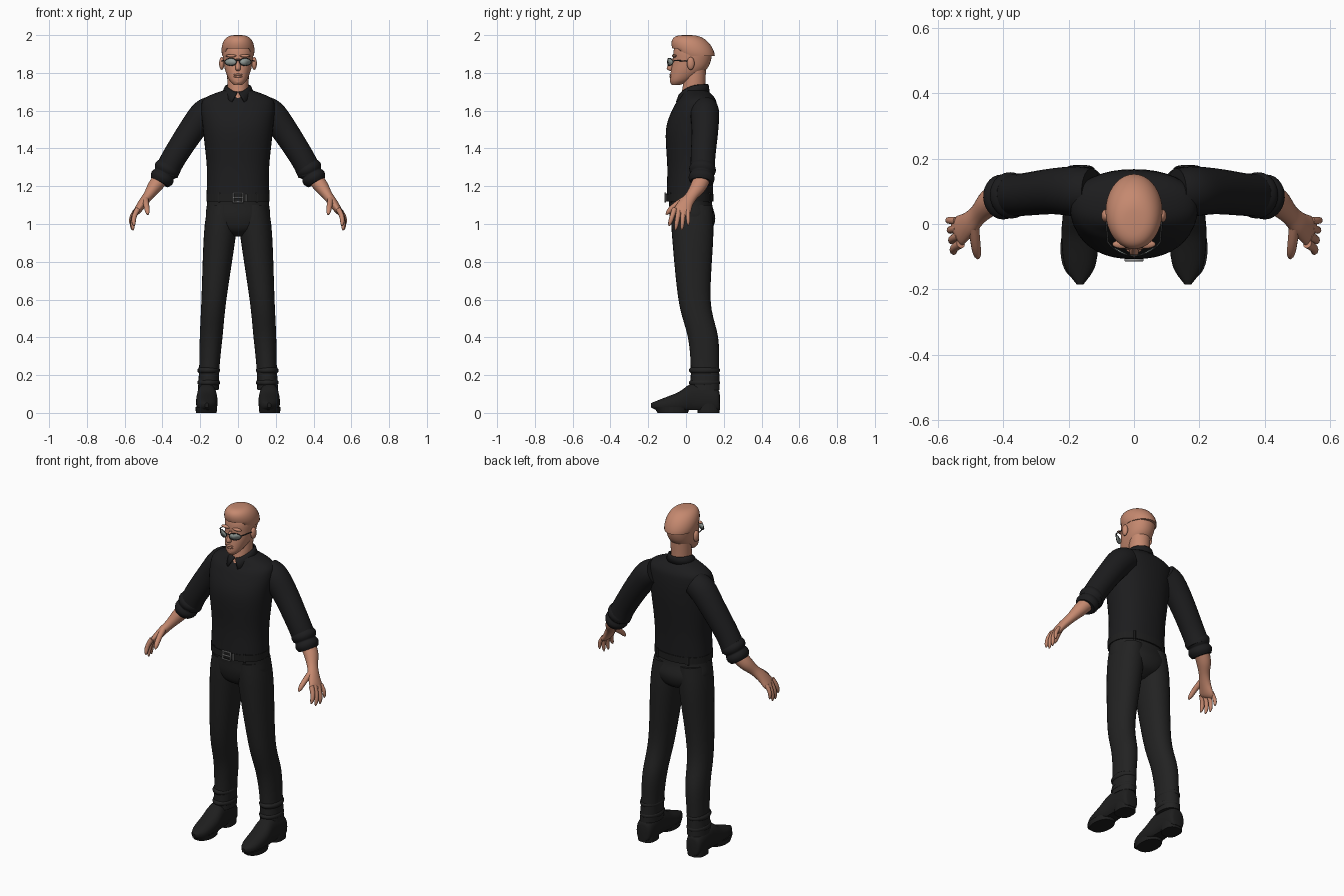
import bpy
import bmesh
from math import sin, cos, pi, radians, copysign
from mathutils import Vector

cube = bpy.data.objects.get("Cube")
if cube:
    bpy.data.objects.remove(cube)


def material(name, red, green, blue):
    mat = bpy.data.materials.new(name)
    mat.use_nodes = True
    color = (red, green, blue, 1)
    mat.diffuse_color = color
    shader = mat.node_tree.nodes["Principled BSDF"]
    shader.inputs["Base Color"].default_value = color
    shader.inputs["Roughness"].default_value = 0.8
    return mat


SKIN = material("skin", .56, .25, .16)
SHIRT = material("shirt_black", .012, .012, .013)
TROUSER = material("trouser_charcoal", .016, .016, .016)
LEATHER = material("leather_black", .013, .013, .013)
FRAME = material("frame_dark", .03, .03, .03)
LENS = material("lens_grey", .29, .33, .31)
METAL = material("buckle_metal", .3, .3, .3)

X, Y, Z = Vector((1, 0, 0)), Vector((0, 1, 0)), Vector((0, 0, 1))


def add_object(name, data, mat, mirror):
    data.materials.append(mat)
    ob = bpy.data.objects.new(name, data)
    bpy.context.scene.collection.objects.link(ob)
    if mirror:
        ob.modifiers.new("Mirror", 'MIRROR')
    return ob


def make_mesh(name, verts, faces, mat, mirror=False):
    mesh = bpy.data.meshes.new(name)
    mesh.from_pydata(verts, [], faces)
    bm = bmesh.new()
    bm.from_mesh(mesh)
    bmesh.ops.recalc_face_normals(bm, faces=bm.faces)
    bm.to_mesh(mesh)
    bm.free()
    mesh.polygons.foreach_set("use_smooth", [True] * len(mesh.polygons))
    mesh.set_sharp_from_angle(angle=radians(50))
    return add_object(name, mesh, mat, mirror)


def make_wire(name, points, radius, mat, cyclic=False, mirror=False):
    curve = bpy.data.curves.new(name, 'CURVE')
    curve.dimensions = '3D'
    curve.bevel_depth = radius
    curve.bevel_resolution = 2
    spline = curve.splines.new('POLY')
    spline.points.add(len(points) - 1)
    for point, co in zip(spline.points, points):
        point.co = (*co, 1)
    spline.use_cyclic_u = cyclic
    add_object(name, curve, mat, mirror)


def smooth_path(rings, steps):
    """Catmull-Rom interpolation of ring tuples."""
    path, last = [], len(rings) - 1
    for i in range(last):
        before, start, end, after = (rings[min(max(i + k, 0), last)] for k in (-1, 0, 1, 2))
        for step in range(steps):
            t = step / steps
            path.append([b + t / 2 * (c - a + t * (2*a - 5*b + 4*c - d + t * (3*(b - c) + d - a)))
                         for a, b, c, d in zip(before, start, end, after)])
    return path + [list(rings[-1])]


def loft(name, rings, mat, axes=(X, Y), along=None, sides=28, steps=5, power=2,
         mirror=False, tweak=None):
    """Skin rings of (x, y, z, radius u, radius v); with along, rings turn with the path."""
    path = smooth_path(rings, steps)
    verts = []
    for i, ring in enumerate(path):
        u, v = axes
        if along:
            ahead, behind = path[min(i + 1, len(path) - 1)], path[max(i - 1, 0)]
            tangent = (Vector(ahead[:3]) - Vector(behind[:3])).normalized()
            u = (along - tangent * tangent.dot(along)).normalized()
            v = tangent.cross(u)
        for k in range(sides):
            c, s = cos(2 * pi * k / sides), sin(2 * pi * k / sides)
            co = Vector(ring[:3])
            co += u * ring[3] * copysign(abs(c) ** (2 / power), c)
            co += v * ring[4] * copysign(abs(s) ** (2 / power), s)
            verts.append(tweak(co) if tweak else co)
    faces = [(i + k, i + (k + 1) % sides, i + sides + (k + 1) % sides, i + sides + k)
             for i in range(0, len(verts) - sides, sides) for k in range(sides)]
    faces += [range(sides), range(len(verts) - sides, len(verts))]
    return make_mesh(name, verts, faces, mat, mirror)


def stack(name, rows, mat, x=0, **options):
    """Loft of level rings given as (z, centre y, half width, half depth)."""
    loft(name, [(x, y, z, width, depth) for z, y, width, depth in rows], mat, **options)


def ball(name, x, y, z, size, mat, mirror=False):
    width, depth, height = size
    angles = [pi * (k + .2) / 12.4 for k in range(13)]
    stack(name, [(z - height * cos(a), y, width * sin(a), depth * sin(a)) for a in angles],
          mat, x=x, steps=1, mirror=mirror)


# Shirt body
stack("shirt_body", [(1.16, .02, .166, .122), (1.3, .025, .165, .124), (1.5, .03, .185, .136),
                     (1.62, .05, .195, .115), (1.67, .06, .17, .09), (1.71, .05, .07, .06)],
      SHIRT, sides=40, power=2.25)

# Sleeves and rolled cuffs
sleeve = [(.13, .1, 1.61, .07), (.18, .1, 1.58, .076), (.25, .1, 1.49, .07),
          (.34, .09, 1.35, .065), (.38, .09, 1.27, .065)]
loft("sleeves", [(*ring, ring[-1]) for ring in sleeve], SHIRT, along=Y, mirror=True)
cuff_top, cuff_end = Vector((.365, .09, 1.31)), Vector((.415, .08, 1.22))
rolls = []
for k in range(13):
    t = k / 12
    radius = .062 - .004 * t + .01 * abs(sin(2 * pi * t))
    rolls.append((*cuff_top.lerp(cuff_end, t), radius, radius * (1 - t / 10)))
loft("rolled_cuffs", rolls, SHIRT, along=Y, steps=2, mirror=True)

# Collar: a folded band, open in a V at the front
SEGMENTS = 40
verts, faces = [], []
for k in range(SEGMENTS + 1):
    for width, depth, height, drop, reach, gap in ((.06, .07, 1.74, .04, 0, .05),
                                                   (.07, .075, 1.735, .05, .01, .15),
                                                   (.085, .08, 1.7, .06, .03, .4)):
        angle = gap + 2 * (pi - gap) * k / SEGMENTS
        frontness = (.5 + cos(angle) / 2) ** 3
        verts.append((width * sin(angle), .045 - (depth + reach * frontness) * cos(angle),
                      height - drop * frontness))
for k in range(SEGMENTS):
    for a in (3 * k, 3 * k + 1):
        faces.append((a, a + 1, a + 4, a + 3))
collar = make_mesh("collar", verts, faces, SHIRT)
collar.modifiers.new("Thickness", 'SOLIDIFY').thickness = .006

# Trousers: the legs spread outwards towards the feet
stack("trouser_seat", [(1.165, .02, .158, .114), (1.1, .025, .165, .114), (1.03, .035, .168, .12),
                       (.97, .035, .12, .1), (.935, .03, .03, .05)],
      TROUSER, sides=36, power=2.2)
legs = [(1.1, .03, .08, .11), (.95, .035, .085, .11), (.6, .045, .066, .085),
        (.4, .09, .06, .08), (.25, .1, .054, .075), (.12, .1, .055, .078)]
loft("trouser_legs", [(.16 - .07 * z ** 1.5, y, z, width, depth) for z, y, width, depth in legs],
     TROUSER, power=2.15, mirror=True)
for fold_height in (.16, .225):
    ball("trouser_folds", .155, .098, fold_height, (.06, .083, .03), TROUSER, mirror=True)

# Belt, loops and buckle
stack("belt", [(1.12, .02, .168, .125), (1.16, .02, .168, .125)],
      LEATHER, sides=40, steps=1, power=2.25)
belt_front, belt_height = -.11, 1.14
corners = [(-1, -1), (1, -1), (1, 1), (-1, 1)]
make_wire("buckle_frame", [(.026 * side, belt_front, belt_height + .024 * end)
                           for side, end in corners], .005, METAL, cyclic=True)
make_wire("buckle_prong", [(side * .025, belt_front, belt_height) for side in (-1, 1)],
          .004, METAL)
make_wire("belt_keeper", [(.043, belt_front + .004, belt_height + end * .02) for end in (-1, 1)],
          .004, METAL)
for y in (-.08, .125):
    make_wire("belt_loops", [(.1, y, belt_height + end * .027) for end in (-1, 1)],
              .006, TROUSER, mirror=True)

# Shoes: rows of (y, half width, half height) from heel to toe
shoe = [(.18, .02, .045), (.16, .048, .065), (.04, .052, .078), (-.04, .057, .055),
        (-.13, .046, .034), (-.185, .01, .012)]
loft("shoes", [(.165, y, max(height, .04), width, height) for y, width, height in shoe],
     LEATHER, axes=(X, Z), power=2.4, mirror=True,
     tweak=lambda co: Vector((co.x, co.y, max(co.z, .014))))
stack("shoe_heels", [(0, .12, .05, .058), (.05, .12, .05, .058)], LEATHER,
      x=.165, steps=1, power=2.6, mirror=True)
stack("shoe_soles", [(0, -.07, .055, .08), (.03, -.075, .057, .095)], LEATHER,
      x=.168, steps=1, power=2.2, mirror=True)

# Forearms and palms
loft("forearms_and_palms", [
    (.4, .09, 1.25, .044, .042), (.44, .066, 1.2, .042, .038), (.475, .03, 1.15, .032, .027),
    (.505, 0, 1.11, .038, .024), (.533, -.02, 1.07, .046, .019), (.545, -.03, 1.055, .04, .01)],
    SKIN, along=Y, mirror=True)


def finger(name, base, tip, radius, bend):
    rings = []
    for k in range(9):
        t = k / 8
        thickness = radius * (1.1 - t / 4) * (1 - t ** 8 * .7)
        rings.append((*(base.lerp(tip, t) + bend * sin(pi * t)), thickness, thickness))
    loft(name, rings, SKIN, along=X, sides=12, steps=2, mirror=True)


# Fingers fan out from the knuckle line, the middle ones longest
first_knuckle, last_knuckle = Vector((.53, -.06, 1.08)), Vector((.543, .01, 1.07))
first_tip, last_tip = Vector((.55, -.09, .99)), Vector((.566, .012, .993))
for k, name in enumerate(("index", "middle", "ring", "little")):
    t = k / 3
    finger(name + "_fingers", first_knuckle.lerp(last_knuckle, t),
           first_tip.lerp(last_tip, t) - Z * .028 * sin(pi * t), .013 - .002 * t ** 2, X * .01)
finger("thumbs", Vector((.49, -.01, 1.13)), Vector((.477, -.105, 1.05)), .015, -Y * .01)

# Neck, head and overhanging cap of hair
stack("neck", [(1.63, .035, .04, .083), (1.7, .04, .054, .062), (1.82, .05, .058, .056)], SKIN)
stack("head", [(1.735, -.055, .02, .02), (1.76, -.03, .045, .055), (1.81, .01, .067, .09),
               (1.86, .03, .077, .1), (1.92, .035, .08, .1), (1.97, .03, .055, .075)],
      SKIN, sides=36, power=2.15)
hair = []
for k in range(14):
    angle = -.4 + 1.95 * k / 13
    fullness = cos(angle) ** .6
    hair.append((1.92 + .08 * sin(angle), .038 - .033 * sin(angle),
                 .087 * fullness, .107 * fullness))
stack("hair_cap", hair, SKIN, sides=36, steps=2,
      tweak=lambda co: Vector((co.x, co.y, max(co.z, 1.93 if co.y < -.035 else 0))))

# Face details
stack("nose", [(1.875, -.07, .008, .008), (1.825, -.085, .014, .017), (1.81, -.078, .007, .007)],
      SKIN)
for lip, height in (("upper_lip", 1.79), ("lower_lip", 1.78)):
    ball(lip, 0, -.08, height, (.023, .008, .006), SKIN)
ball("chin", 0, -.065, 1.755, (.024, .02, .018), SKIN)
ball("brows", .036, -.062, 1.89, (.03, .013, .008), SKIN, mirror=True)
ball("ears", .086, .025, 1.85, (.014, .02, .034), SKIN, mirror=True)

# Glasses
outline = []
for k in range(20):
    angle = 2 * pi * k / 20
    x = .039 + .031 * cos(angle)
    outline.append(Vector((x, 6 * x * x - .098, 1.858 + .02 * sin(angle))))
lenses = make_mesh("lenses", outline, [range(20)], LENS, mirror=True)
lenses.modifiers.new("Thickness", 'SOLIDIFY').thickness = .002
make_wire("lens_rims", outline, .002, FRAME, cyclic=True, mirror=True)
make_wire("glasses_bridge", [(-.01, -.097, 1.867), (.01, -.097, 1.867)], .003, FRAME)
make_wire("glasses_temples", [(.069, -.069, 1.862), (.08, -.055, 1.866), (.087, .03, 1.86)],
          .003, FRAME, mirror=True)
